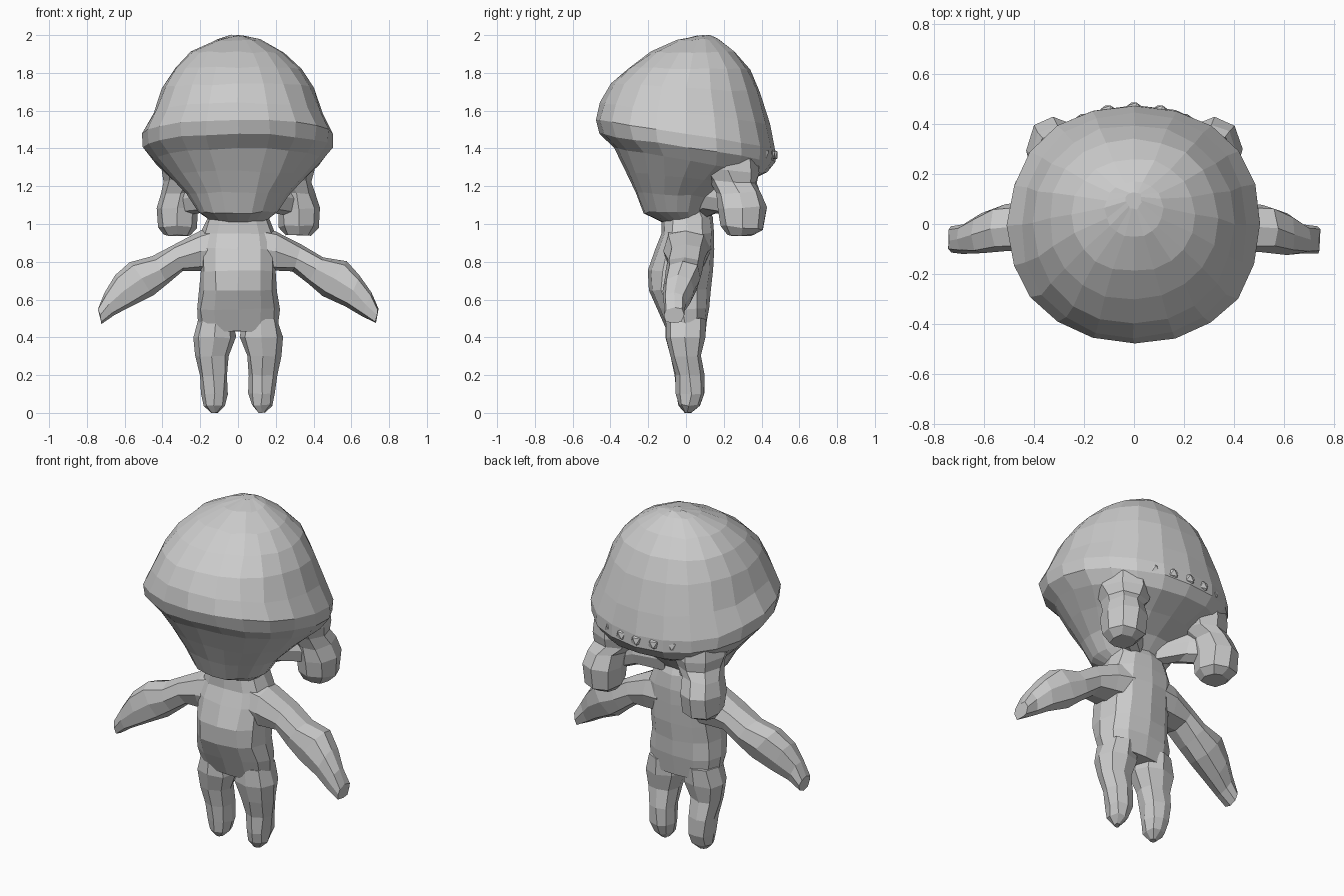
import bpy, bmesh, math, random
from mathutils import Vector

random.seed(4)
cube = bpy.data.objects.get("Cube")
if cube:
    bpy.data.objects.remove(cube, do_unlink=True)

grey = bpy.data.materials.new("plain_grey")
grey.use_nodes = True
grey.diffuse_color = (0.6, 0.6, 0.6, 1)
grey.node_tree.nodes["Principled BSDF"].inputs["Base Color"].default_value = (0.6, 0.6, 0.6, 1)


def finish(bm, name):
    bmesh.ops.recalc_face_normals(bm, faces=bm.faces)
    mesh = bpy.data.meshes.new(name)
    bm.to_mesh(mesh)
    bm.free()
    mesh.materials.append(grey)
    obj = bpy.data.objects.new(name, mesh)
    bpy.context.collection.objects.link(obj)
    return obj


def loft(name, rings, sides, power=2.4, side=1):
    """Skin a stack of rounded rings, each given as (centre, u axis, v axis)."""
    bm = bmesh.new()
    loops = []
    for centre, u, v in rings:
        loop = []
        for i in range(sides):
            a = math.tau * i / sides
            c, s = math.cos(a), math.sin(a)
            c = math.copysign(abs(c) ** (2 / power), c)
            s = math.copysign(abs(s) ** (2 / power), s)
            p = centre + u * c + v * s
            p += Vector([random.uniform(-.005, .005) for _ in range(3)])
            loop.append(bm.verts.new((p.x * side, p.y, max(p.z, 0))))
        loops.append(loop)
    for low, high in zip(loops, loops[1:]):
        for i in range(sides):
            j = (i + 1) % sides
            bm.faces.new((low[i], low[j], high[j], high[i]))
    bm.faces.new(loops[0])
    bm.faces.new(loops[-1])
    return finish(bm, name)


def level(x, yf, zf, yb, zb, w):
    """Ring spanning a front point to a back point, with half width w."""
    front, back = Vector((x, yf, zf)), Vector((x, yb, zb))
    return (front + back) / 2, Vector((w, 0, 0)), (back - front) / 2


def sleeve(xt, zt, xb, zb, yf, yb):
    """Ring across a limb, from its top edge to its bottom edge."""
    y = (yf + yb) / 2
    top, low = Vector((xt, y, zt)), Vector((xb, y, zb))
    return (top + low) / 2, (top - low) / 2, Vector((0, (yb - yf) / 2, 0))


# Head: tapering face, tilted rim band and dome
head = [(-.10, 1.00, .08, 1.02, .14), (-.22, 1.06, .12, 1.07, .21),
        (-.27, 1.17, .18, 1.14, .27), (-.32, 1.28, .30, 1.21, .355),
        (-.385, 1.40, .43, 1.27, .445), (-.455, 1.475, .475, 1.33, .50),
        (-.48, 1.55, .475, 1.40, .505), (-.455, 1.64, .445, 1.53, .45),
        (-.395, 1.74, .395, 1.70, .40), (-.30, 1.83, .34, 1.82, .335),
        (-.19, 1.91, .26, 1.91, .245), (-.05, 1.97, .17, 1.98, .115),
        (.06, 1.995, .13, 2.0, .03)]
loft("head", [level(0, *r) for r in head], 20, 2.15)

# Lumpy edge along the back of the rim
for i in range(11):
    a = math.radians(25 + 13 * i)
    bm = bmesh.new()
    bmesh.ops.create_icosphere(bm, subdivisions=1, radius=0.04)
    bmesh.ops.translate(bm, verts=bm.verts, vec=(
        0.46 * math.cos(a), 0.45 * math.sin(a), 1.40 - 0.035 * math.sin(a)))
    finish(bm, f"rim_lump_{i + 1}")

# Torso with a rounded belly
torso = [(-.10, .43, .10, .43, .205), (-.155, .55, .12, .55, .22),
         (-.20, .65, .13, .65, .205), (-.20, .75, .14, .75, .20),
         (-.165, .87, .15, .87, .20), (-.13, .95, .15, .95, .20),
         (-.13, 1.02, .14, 1.04, .165), (-.12, 1.1, .11, 1.1, .15)]
loft("torso", [level(0, *r) for r in torso], 12, 2.5)

leg = [(.12, -.11, .50, .11, .50, .09), (.125, -.11, .40, .10, .40, .115),
       (.135, -.08, .30, .08, .30, .09), (.13, -.055, .20, .10, .20, .074),
       (.125, -.05, .10, .10, .10, .068), (.125, -.04, .04, .075, .04, .054),
       (.125, -.01, 0, .03, 0, .015)]
arm = [(.10, .99, .10, .75, -.12, .13), (.20, .965, .20, .75, -.12, .12),
       (.34, .89, .29, .75, -.10, .10), (.45, .825, .37, .69, -.11, .09),
       (.575, .80, .45, .62, -.11, .08), (.645, .73, .57, .56, -.12, .04),
       (.705, .64, .655, .515, -.12, 0), (.742, .56, .725, .475, -.115, -.01)]
bun = [(.32, .22, .94, .36, .94, .07), (.32, .18, .99, .41, .97, .105),
       (.32, .17, 1.08, .425, 1.09, .11), (.305, .16, 1.16, .395, 1.17, .10),
       (.27, .12, 1.23, .37, 1.22, .12), (.265, .06, 1.30, .385, 1.27, .135),
       (.26, .02, 1.36, .38, 1.34, .13)]
root = [(.05, 1.20, .05, 1.02, .0, .14), (.18, 1.24, .18, 1.06, .07, .24),
        (.30, 1.22, .30, 1.04, .18, .36)]

# Paired limbs, hair buns and the roots joining them to the neck
for side, label in ((1, "left"), (-1, "right")):
    loft(label + "_leg", [level(*r) for r in leg], 8, 2.4, side)
    loft(label + "_arm", [sleeve(*r) for r in arm], 8, 2.6, side)
    loft(label + "_hair_bun", [level(*r) for r in bun], 8, 2.4, side)
    loft(label + "_hair_root", [sleeve(*r) for r in root], 8, 2.4, side)
